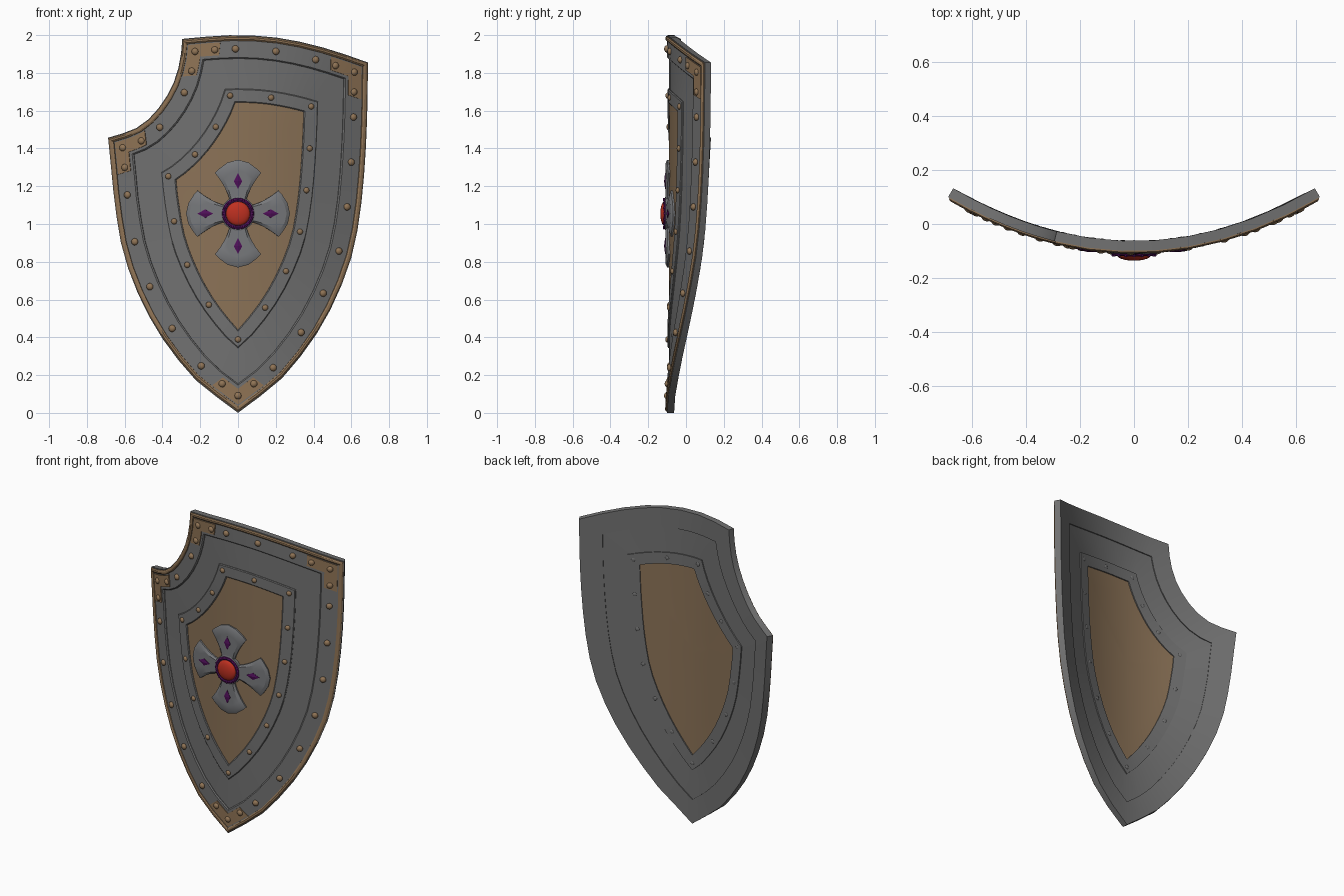
import bpy, bmesh, math
from mathutils import Vector, Matrix
from mathutils.geometry import intersect_line_line_2d

if "Cube" in bpy.data.objects:
    bpy.data.objects.remove(bpy.data.objects["Cube"])


def mat(name, r, g, b):
    m = bpy.data.materials.new(name)
    m.diffuse_color = (r, g, b, 1)
    m.use_nodes = True
    m.node_tree.nodes["Principled BSDF"].inputs["Base Color"].default_value = m.diffuse_color
    return m


STEEL = mat("steel", .165, .165, .165)
PALE = mat("pale_steel", .185, .19, .2)
LEATHER = mat("tan_panel", .26, .17, .095)
BRONZE = mat("bronze", .28, .175, .092)
RED = mat("red_gem", .52, .03, .015)
PURPLE = mat("purple_gem", .08, .005, .1)


# curved shield surface: h is depth behind the front face, along the normal
def P(x, z, h):
    k = .199 / .686 ** 2
    m = 2 * k * x
    n = math.sqrt(1 + m * m)
    return Vector((x - m / n * h, -.1 + k * x * x + h / n, z))


def finish(name, bm, material, angle=30):
    bmesh.ops.remove_doubles(bm, verts=bm.verts, dist=1e-5)
    bmesh.ops.recalc_face_normals(bm, faces=bm.faces)
    me = bpy.data.meshes.new(name)
    bm.to_mesh(me)
    bm.free()
    me.materials.append(material)
    for p in me.polygons:
        p.use_smooth = True
    me.set_sharp_from_angle(angle=math.radians(angle))
    ob = bpy.data.objects.new(name, me)
    bpy.context.collection.objects.link(ob)


def loft(bm, rows, close_u=False, close_v=False, caps=False):
    vs = [[bm.verts.new(p) for p in r] for r in rows]
    R, C = len(vs), len(vs[0])
    for i in range(R if close_u else R - 1):
        for j in range(C if close_v else C - 1):
            a, b = vs[i], vs[(i + 1) % R]
            k = (j + 1) % C
            bm.faces.new((a[j], a[k], b[k], b[j]))
    if caps:
        bm.faces.new([r[0] for r in vs])
        bm.faces.new([r[-1] for r in vs])


# outline: top, right, left, notch (clockwise)
TL, TR, BOT, LF = (-.295, 1.98), (.688, 1.855), (0, 0), (-.688, 1.457)
FLANK = [(.684, 1.575), (.673, 1.338), (.652, 1.1), (.608, .85), (.52, .61), (.4, .393), (.24, .19), (.123, .092)]
KEYS = [
    [TL, (-.15, 1.993), (0, 2.0), (.18, 1.99), (.36, 1.958), (.53, 1.91), TR],
    [TR] + FLANK + [BOT],
    [BOT] + [(-x, z) for x, z in FLANK[:1:-1]] + [(-.664, 1.22), LF],
    [LF, (-.58, 1.49), (-.5, 1.532), (-.415, 1.62), (-.345, 1.738), (-.308, 1.86), TL],
]
COUNT = [8, 14, 12, 9]


def spline(pts):
    q = [Vector(p) for p in pts]
    q = [2 * q[0] - q[1]] + q + [2 * q[-1] - q[-2]]
    out = []
    for i in range(1, len(q) - 2):
        a, b, c, d = q[i - 1:i + 3]
        for s in range(8):
            t = s / 8
            out.append(.5 * (2 * b + (c - a) * t + (2 * a - 5 * b + 4 * c - d) * t * t
                             + (3 * b - a - 3 * c + d) * t ** 3))
    return out + [q[-2]]


SIDES = [spline(k) for k in KEYS]


def inset(d):
    """Four outline sides moved inward by d and trimmed where they meet."""
    offs = []
    for s in SIDES:
        o = []
        for i, p in enumerate(s):
            t = (s[min(i + 1, len(s) - 1)] - s[max(i - 1, 0)]).normalized()
            o.append(p + Vector((t.y, -t.x)) * d)
        offs.append(o)
    if d > 0:
        for i in range(4):
            A, B = offs[i], offs[(i + 1) % 4]
            hit = None
            for a in range(len(A) - 2, -1, -1):
                for b in range(len(B) - 1):
                    hit = intersect_line_line_2d(A[a], A[a + 1], B[b], B[b + 1])
                    if hit:
                        break
                if hit:
                    break
            if hit:
                offs[i] = A[:a + 1] + [hit]
                offs[(i + 1) % 4] = [hit.copy()] + B[b + 1:]
    # the inner rings are slightly shorter than a true offset
    f = .03 if d > .2 else 0
    return [[Vector((p.x, p.y - f * (p.y - .95))) for p in s] for s in offs]


def length(poly):
    return sum((b - a).length for a, b in zip(poly, poly[1:]))


def at(poly, s):
    for a, b in zip(poly, poly[1:]):
        l = (b - a).length
        if s <= l and l > 0:
            return a.lerp(b, s / l)
        s -= l
    return poly[-1]


def ring(d):
    return [at(s, length(s) * k / n) for s, n in zip(inset(d), COUNT) for k in range(n)]


def band(name, profile, material):
    bm = bmesh.new()
    loft(bm, [[P(p.x, p.y, h) for p in ring(d)] for d, h in profile], True, True)
    finish(name, bm, material)


# shield body layers
band("outer_frame", [(0, .037), (0, 0), (.118, 0), (.124, .006), (.124, .037)], STEEL)
band("edge_trim", [(.005, .003), (.005, -.005), (.012, -.01), (.022, -.01), (.029, -.005), (.029, .003)], BRONZE)
band("middle_panel", [(.115, .03), (.115, .01), (.27, .01), (.27, .03)], STEEL)
band("inner_frame", [(.26, .037), (.26, .006), (.265, .002), (.33, .002), (.335, .006), (.335, .037)], STEEL)

bm = bmesh.new()
mid = Vector((0, 1.1))
edge = ring(.33)
fr = [1, .8, .6, .4, .2, 0]
for h in (.009, .029):
    loft(bm, [[P(*mid.lerp(p, f), h) for p in edge] for f in fr], False, True)
finish("centre_panel", bm, LEATHER)

# corner plates
outer, inner = inset(.035), inset(.103)
bm = bmesh.new()
for c in range(4):
    def arm(sides, reach):
        A, B = sides[c][::-1], sides[(c + 1) % 4]
        s = [reach * k / 4 for k in range(5)]
        return [at(A, v) for v in s[::-1]] + [at(B, v) for v in s[1:]]
    o, i = arm(outer, .17), arm(inner, .1)
    loft(bm, [[P(p.x, p.y, h) for p in e] for e, h in ((o, .003), (o, -.004), (i, -.004), (i, .003))],
         True, False, True)
finish("corner_plates", bm, BRONZE)


# rivets
def dome(bm, x, z, h, r, depth, seg=12, rings=8):
    n = (P(x, z, 1) - P(x, z, 0)).normalized()
    rot = n.to_track_quat('Z', 'Y').to_matrix().to_4x4()
    bmesh.ops.create_uvsphere(bm, u_segments=seg, v_segments=rings, radius=1,
                              matrix=Matrix.Translation(P(x, z, h)) @ rot @ Matrix.Diagonal((r, r, depth, 1)))


def rivets(name, d, steps, h, r, depth, extra, material):
    bm = bmesh.new()
    for s, n in zip(inset(d), steps):
        L = length(s)
        spots = [L * k / n for k in range(n)] + ([extra, L - extra] if extra else [])
        for v in spots:
            p = at(s, v)
            dome(bm, p.x, p.y, h, r, depth)
    finish(name, bm, material, 60)


rivets("outer_rivets", .073, [4, 8, 6, 3], -.002, .019, .014, .105, BRONZE)
rivets("inner_rivets", .297, [2, 6, 4, 3], .002, .016, .012, 0, BRONZE)
rivets("rivet_backs", .297, [2, 6, 4, 3], .036, .013, .004, 0, STEEL)

# cross emblem
CZ = 1.055


def E(u, v, k, h):
    """Point on cross arm k: u outward, v across."""
    a = k * math.pi / 2
    return P(u * math.cos(a) - v * math.sin(a), CZ + u * math.sin(a) + v * math.cos(a), h)


arms, gems = bmesh.new(), bmesh.new()
ts = (-1, -.84, -.45, 0, .45, .84, 1)
for k in range(4):
    bulge = .07 if k % 2 else .06
    rows = []
    for s in (0, .2, .35, .5, .65, .8, .93, 1):
        w = .034 + .088 * s * s
        row = [E(s * (.215 + bulge * (1 - t * t)), t * w, k, 0 if s == 1 or abs(t) == 1 else -.009) for t in ts]
        rows.append([E(s * .215, -w, k, .012)] + row + [E(s * .215, w, k, .012)])
    loft(arms, rows)
    # end wall of the arm
    end = [(.215 + bulge * (1 - t * t), t * .122) for t in ts]
    loft(arms, [[E(u, v, k, 0) for u, v in end], [E(u, v, k, .012) for u, v in end]])
    # diamond stone
    u0 = .172
    dia = [(u0 - .042, 0), (u0, -.022), (u0 + .042, 0), (u0, .022)]
    loft(gems, [[E(u, v, k, -.005) for u, v in dia], [E(u, v, k, -.011) for u, v in dia],
                [E(u0, 0, k, -.016)] * 4], False, True)
finish("cross_arms", arms, PALE, 25)
finish("diamond_stones", gems, PURPLE, 10)


def disc_ring(name, profile, material, n=32):
    bm = bmesh.new()
    loft(bm, [[P(r * math.cos(2 * math.pi * j / n), CZ + r * math.sin(2 * math.pi * j / n), h)
               for j in range(n)] for r, h in profile], False, True)
    finish(name, bm, material)


disc_ring("cross_hub", [(.09, .012), (.09, -.009), (.08, -.013), (.05, -.013)], PALE)
disc_ring("gem_setting", [(.085, -.008), (.082, -.016), (.073, -.02), (.066, -.017), (.062, -.008)], PURPLE)

bm = bmesh.new()
for j in range(16):
    a = 2 * math.pi * j / 16
    dome(bm, .077 * math.cos(a), CZ + .077 * math.sin(a), -.018, .006, .005, 8, 6)
finish("setting_beads", bm, PURPLE, 60)

bm = bmesh.new()
dome(bm, 0, CZ, -.014, .064, .022, 24, 12)
finish("centre_gem", bm, RED, 60)
